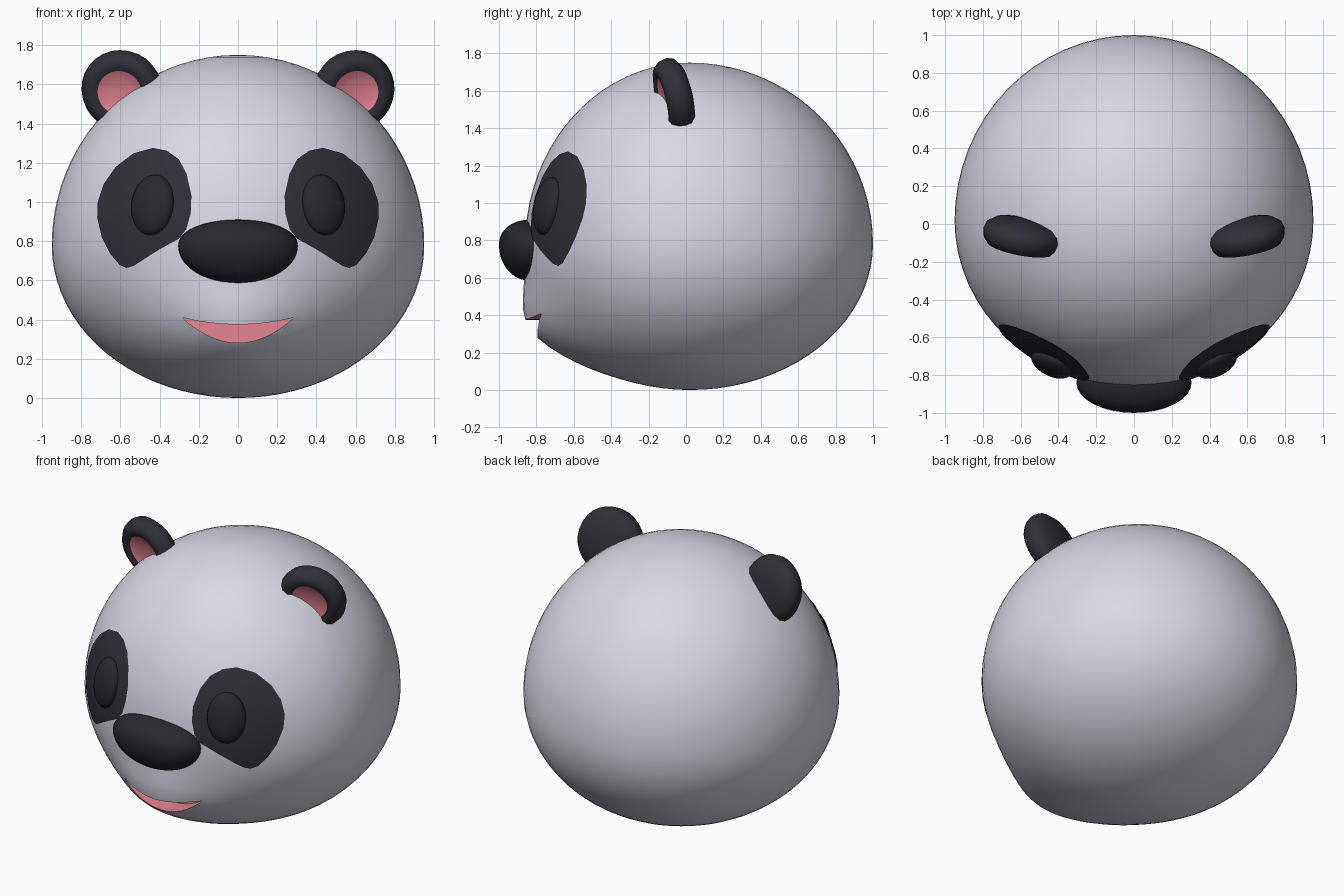
import bpy, bmesh, math
from mathutils import Vector, Matrix

if "Cube" in bpy.data.objects:
    bpy.data.objects.remove(bpy.data.objects["Cube"])


def material(name, r, g, b):
    m = bpy.data.materials.new(name)
    m.diffuse_color = (r, g, b, 1)
    m.use_nodes = True
    m.node_tree.nodes["Principled BSDF"].inputs["Base Color"].default_value = m.diffuse_color
    return m


WHITE = material("soft_white", 0.70, 0.69, 0.78)
PINK = material("pink", 0.85, 0.25, 0.31)
DARK = material("charcoal", 0.028, 0.028, 0.038)
BLACK = material("black", 0.021, 0.021, 0.027)


def finish(bm, name, mats):
    bmesh.ops.recalc_face_normals(bm, faces=bm.faces)
    me = bpy.data.meshes.new(name)
    bm.to_mesh(me)
    bm.free()
    for m in mats:
        me.materials.append(m)
    ob = bpy.data.objects.new(name, me)
    bpy.context.collection.objects.link(ob)
    return ob


def smooth(ob, degrees=40):
    bpy.ops.object.select_all(action='DESELECT')
    ob.select_set(True)
    bpy.context.view_layer.objects.active = ob
    bpy.ops.object.shade_smooth_by_angle(angle=math.radians(degrees))


def ball(u=64, v=40):
    bm = bmesh.new()
    bmesh.ops.create_uvsphere(bm, u_segments=u, v_segments=v, radius=1)
    return bm


# Head surface: egg-like ellipsoid with a soft muzzle bulge at the front
RX, RF, RB, RT, RL, CY, CZ = 0.95, 0.88, 0.98, 0.97, 0.78, 0.02, 0.78


def bulge(x, z):
    return 0.14 * math.exp(-(x / 0.4) ** 2 - ((z - 0.3) / 0.24) ** 2)


def front_point(x, z):
    """Point and normal on the front of the head at x, z."""
    rz = RT if z > CZ else RL
    d = RF * math.sqrt(max(0, 1 - (x / RX) ** 2 - ((z - CZ) / rz) ** 2))
    n = Vector((x / RX ** 2, -d / RF ** 2, (z - CZ) / rz ** 2)).normalized()
    return Vector((x, CY - d - bulge(x, z), z)), n


bm = ball()
for v in bm.verts:
    X, Y, Z = v.co
    x = RX * X
    z = CZ + (RT if Z > 0 else RL) * Z
    y = CY + (RB if Y > 0 else RF) * Y
    v.co = (x, y - bulge(x, z) * min(1, max(0, -2 * Y)), z)
head = finish(bm, "head", [WHITE, PINK])

# Mouth: crescent prism cut out of the head, leaving a pink cavity
bm = bmesh.new()
N, W = 20, 0.285
xs = [W * (2 * i / N - 1) for i in range(N + 1)]
loop = [(x, 0.41 - 0.035 * (1 - (x / W) ** 2)) for x in xs]
loop += [(x, 0.41 - 0.128 * (1 - (x / W) ** 2)) for x in reversed(xs[1:-1])]
face = bm.faces.new([bm.verts.new((x, -1.1, z)) for x, z in loop])
ext = bmesh.ops.extrude_face_region(bm, geom=[face], use_keep_orig=True)
for g in ext["geom"]:
    if isinstance(g, bmesh.types.BMVert):
        g.co.y = -0.66
for f in bm.faces:
    f.material_index = 1
cutter = finish(bm, "mouth_cutter", [WHITE, PINK])
cutter.hide_render = True
cut = head.modifiers.new("mouth", 'BOOLEAN')
cut.operation = 'DIFFERENCE'
cut.solver = 'EXACT'
cut.object = cutter
bpy.context.view_layer.objects.active = head
bpy.ops.object.modifier_apply(modifier=cut.name)
bpy.data.objects.remove(cutter)
smooth(head)

# Nose: rounded, flatter on top, fuller below
bm = ball(32, 20)
for v in bm.verts:
    X, Y, Z = v.co
    top = 0.135 * abs(Z) ** 0.9
    v.co = (0.305 * X, -0.84 + 0.16 * Y,
            0.775 + (top if Z > 0 else 0.19 * Z))
smooth(finish(bm, "nose", [BLACK]))

PATCH = [(.43, 1.272), (.36, 1.258), (.30, 1.215), (.26, 1.14), (.236, 1.03),
         (.24, .94), (.262, .86), (.30, .812), (.40, .757), (.49, .70),
         (.53, .674), (.565, .665), (.60, .68), (.65, .74), (.69, .82),
         (.713, .92), (.71, 1.0), (.68, 1.09), (.62, 1.175), (.53, 1.245)]
# Ear profile: (radius, depth), first three points are the pink dish
EAR = [(0, -.045), (.06, -.05), (.115, -.062), (.14, -.078), (.175, -.07),
       (.20, -.04), (.21, 0), (.20, .035), (.16, .065), (.09, .08), (0, .085)]

for side, s in (("left", -1), ("right", 1)):
    # Eye patch: thin plate following the head surface
    bm = bmesh.new()
    c = Vector((0.47, 0.98))
    rings = []
    for k in range(1, 8):
        ring = []
        for p in PATCH:
            q = c.lerp(Vector(p), k / 7)
            pt, n = front_point(s * q.x, q.y)
            ring.append(bm.verts.new(pt + n * 0.007))
        rings.append(ring)
    pt, n = front_point(s * c.x, c.y)
    mid = bm.verts.new(pt + n * 0.007)
    M = len(PATCH)
    for i in range(M):
        j = (i + 1) % M
        tri = [mid, rings[0][i], rings[0][j]]
        bm.faces.new(tri if s < 0 else tri[::-1])
        for a, b in zip(rings, rings[1:]):
            quad = [a[i], b[i], b[j], a[j]]
            bm.faces.new(quad if s < 0 else quad[::-1])
    patch = finish(bm, side + "_eye_patch", [DARK])
    if sum((p.normal.y for p in patch.data.polygons)) > 0:
        patch.data.flip_normals()
    smooth(patch)

    # Eye: flattened ball lying on the head surface
    pt, n = front_point(s * 0.435, 0.985)
    up = (Vector((0, 0, 1)) - n * n.z).normalized()
    across = up.cross(n)
    bm = ball(24, 16)
    for v in bm.verts:
        X, Y, Z = v.co
        v.co = pt + across * (0.118 * X) + n * (0.06 * Y) + up * (0.157 * Z)
    smooth(finish(bm, side + "_eye", [BLACK]))

    # Ear: revolved dish, leaning forward and turned a little outward
    bm = bmesh.new()
    vs = [bm.verts.new((r, d, 0)) for r, d in EAR]
    es = [bm.edges.new(e) for e in zip(vs, vs[1:])]
    bmesh.ops.spin(bm, geom=vs + es, cent=(0, 0, 0), axis=(0, 1, 0),
                   angle=2 * math.pi, steps=28, use_duplicate=False)
    bmesh.ops.remove_doubles(bm, verts=bm.verts, dist=0.0005)
    for f in bm.faces:
        m = f.calc_center_median()
        f.material_index = int(m.y < -0.03 and math.hypot(m.x, m.z) < 0.115)
    turn = Matrix.Rotation(s * math.radians(11), 4, 'Z') @ \
        Matrix.Rotation(math.radians(13), 4, 'X')
    bm.transform(Matrix.Translation((s * 0.592, -0.06, 1.57)) @ turn)
    smooth(finish(bm, side + "_ear", [DARK, PINK]), 60)
